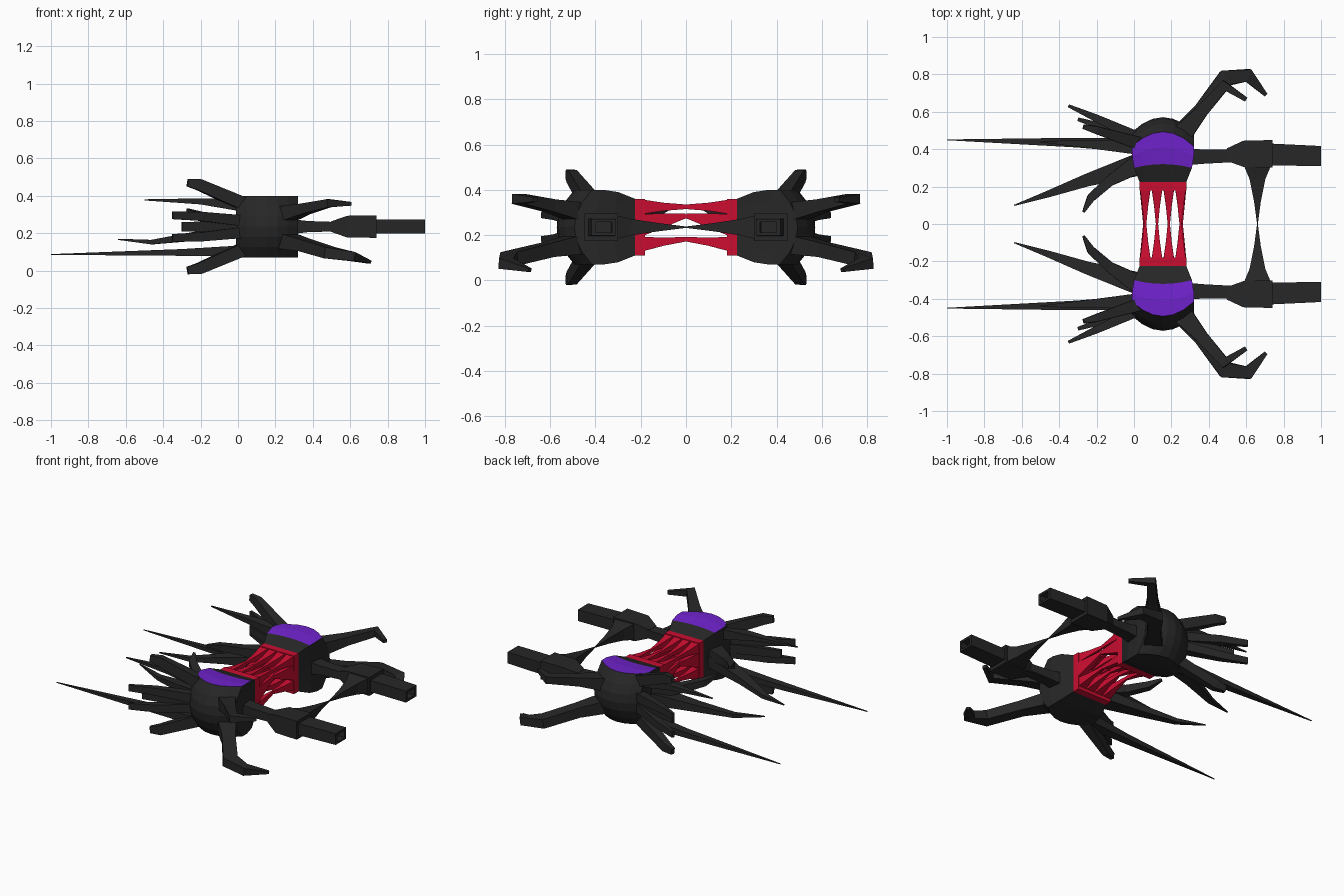
import bpy, bmesh
from mathutils import Vector


def material(name, col):
    m = bpy.data.materials.new(name)
    m.diffuse_color = (*col, 1)
    return m


BLACK = material("black_hull", (0.02, 0.02, 0.02))
RED = material("red_core", (0.6, 0.004, 0.03))
PURPLE = material("purple_band", (0.16, 0.016, 0.6))


def finish(name, bm, mats):
    """Turn a bmesh into an object mirrored to the other side of y = 0."""
    bmesh.ops.recalc_face_normals(bm, faces=bm.faces)
    me = bpy.data.meshes.new(name)
    bm.to_mesh(me)
    bm.free()
    for m in mats:
        me.materials.append(m)
    ob = bpy.data.objects.new(name, me)
    bpy.context.collection.objects.link(ob)
    mod = ob.modifiers.new("mirror", 'MIRROR')
    mod.use_axis = (False, True, False)
    mod.use_mirror_merge = False
    return ob


def limb(name, path, mat=BLACK, axis=None):
    """Four-sided loft; path rows are x, y, z, half width, half height."""
    bm = bmesh.new()
    pts = [Vector(p[:3]) for p in path]
    rings = []
    for i, p in enumerate(path):
        t = Vector(axis) if axis else (pts[min(i + 1, len(pts) - 1)] - pts[max(i - 1, 0)])
        t.normalize()
        side = t.cross(Vector((0, 0, 1))).normalized()
        up = side.cross(t)
        rings.append([bm.verts.new(pts[i] + side * a * p[3] + up * b * p[4])
                      for a, b in ((-1, -1), (1, -1), (1, 1), (-1, 1))])
    for r, s in zip(rings, rings[1:]):
        for k in range(4):
            bm.faces.new((r[k], r[(k + 1) % 4], s[(k + 1) % 4], s[k]))
    bm.faces.new(rings[0])
    bm.faces.new(rings[-1])
    return finish(name, bm, [mat])


# Pod: square section that swells outward and ends in a domed outer face
CX, CZ, N = 0.155, 0.235, 6
ROWS = [(0.225, 0.125, 0), (0.30, 0.155, 0.02), (0.365, 0.165, 0.045), (0.415, 0.165, 0.078)]


def pod():
    bm = bmesh.new()

    def vert(row, u, v):
        y, h, b = row
        return bm.verts.new((CX + h * u, y + b * (2 - u * u - v * v), CZ + h * v))

    s = [-1 + 2 * i / N for i in range(N + 1)]
    loop = ([(a, -1) for a in s[:-1]] + [(1, a) for a in s[:-1]] +
            [(-a, 1) for a in s[:-1]] + [(-1, -a) for a in s[:-1]])
    rings = [[vert(r, u, v) for u, v in loop] for r in ROWS]
    for j in range(len(rings) - 1):
        for k in range(4 * N):
            n = (k + 1) % (4 * N)
            f = bm.faces.new((rings[j][k], rings[j][n], rings[j + 1][n], rings[j + 1][k]))
            if j >= 1 and 2 * N <= k < 3 * N:      # purple band on top
                f.material_index = 1
    bm.faces.new(rings[0])
    grid = [[vert(ROWS[-1], u, v) for v in s] for u in s]
    for i in range(N):
        for j in range(N):
            bm.faces.new((grid[i][j], grid[i + 1][j], grid[i + 1][j + 1], grid[i][j + 1]))
    bmesh.ops.remove_doubles(bm, verts=bm.verts, dist=0.0005)
    finish("pod", bm, [BLACK, PURPLE])


pod()

# Red core: frame bars at each pod and tapered strands meeting in the middle
for i, z in enumerate((0.335, 0.135)):
    limb(f"core_bar_{i}", [(0.03, 0.205, z, 0.025, 0.025), (0.28, 0.205, z, 0.025, 0.025)], RED)
for i, x in enumerate((0.055, 0.255)):
    limb(f"core_post_{i}", [(x, 0.205, 0.235, 0.02, 0.09), (x + 0.001, 0.205, 0.235, 0.02, 0.09)], RED)
    limb(f"core_side_{i}", [(x - 0.025, 0.205, 0.235, 0.025, 0.125),
                            (x + 0.025, 0.205, 0.235, 0.025, 0.125)], RED)
limb("core_back", [(0.03, 0.22, 0.235, 0.01, 0.125), (0.28, 0.22, 0.235, 0.01, 0.125)], RED)
for i in range(4):
    x = 0.06 + i * 0.063
    for j, (z0, z1) in enumerate(((0.325, 0.325), (0.16, 0.182))):
        limb(f"core_strand_{i}_{j}", [(x, 0.2, z0, 0.03, 0.033), (x, 0.1, (z0 + z1) / 2, 0.016, 0.018),
                                      (x, 0, z1, 0.006, 0.01)], RED)
for i, x in enumerate((0.055, 0.255)):
    limb(f"core_middle_strand_{i}", [(x, 0.2, 0.245, 0.025, 0.05), (x, 0, 0.285, 0.006, 0.01)], RED)

# Cannon: arm, block, hollow barrel and the spike pointing at its twin
limb("cannon_arm", [(0.29, 0.36, CZ, 0.045, 0.04), (0.37, 0.36, CZ, 0.038, 0.03),
                    (0.52, 0.365, CZ, 0.035, 0.025)])
limb("cannon_block", [(0.50, 0.37, CZ, 0.035, 0.028), (0.585, 0.375, CZ, 0.07, 0.058),
                      (0.74, 0.375, CZ, 0.074, 0.06)])
limb("cannon_barrel", [(0.73, 0.372, CZ, 0.058, 0.038), (1.0, 0.363, CZ, 0.054, 0.037),
                       (1.0, 0.363, CZ, 0.036, 0.023), (0.8, 0.37, CZ, 0.036, 0.023)], axis=(1, 0, 0))
limb("cannon_inner_spike", [(0.66, 0.32, CZ, 0.076, 0.055), (0.66, 0.24, CZ, 0.042, 0.036),
                            (0.66, 0.12, CZ, 0.018, 0.018), (0.66, 0, CZ, 0.002, 0.003)])

# Hooked claws on the outer front corner
limb("lower_claw", [(0.23, 0.45, 0.165, 0.06, 0.045), (0.36, 0.61, 0.135, 0.04, 0.032),
                    (0.49, 0.78, 0.095, 0.045, 0.03), (0.61, 0.795, 0.075, 0.035, 0.024),
                    (0.705, 0.69, 0.045, 0.01, 0.008)])
limb("upper_claw", [(0.23, 0.45, 0.295, 0.06, 0.045), (0.36, 0.60, 0.33, 0.034, 0.028),
                    (0.485, 0.74, 0.36, 0.03, 0.022), (0.60, 0.665, 0.357, 0.012, 0.01)])

# Rear spikes
limb("long_spike", [(0.03, 0.42, 0.105, 0.04, 0.03), (-0.3, 0.435, 0.097, 0.026, 0.018),
                    (-1.0, 0.45, 0.086, 0.002, 0.002)])
limb("upper_spike", [(0.03, 0.41, 0.35, 0.04, 0.035), (-0.2, 0.425, 0.37, 0.025, 0.016),
                     (-0.5, 0.44, 0.378, 0.003, 0.003)])
limb("inner_spike", [(0.03, 0.32, 0.215, 0.06, 0.04), (-0.25, 0.235, 0.18, 0.034, 0.022),
                     (-0.46, 0.16, 0.152, 0.018, 0.012), (-0.64, 0.10, 0.167, 0.003, 0.003)])
limb("inner_claw", [(0.02, 0.32, 0.25, 0.05, 0.04), (-0.13, 0.23, 0.27, 0.028, 0.025),
                    (-0.23, 0.14, 0.30, 0.022, 0.02), (-0.27, 0.065, 0.325, 0.007, 0.007)])
for side, s in (("upper", 1), ("lower", -1)):
    limb(side + "_fin", [(0.03, 0.43, CZ + s * 0.12, 0.035, 0.035),
                         (-0.21, 0.505, CZ + s * 0.225, 0.02, 0.03),
                         (-0.27, 0.52, CZ + s * 0.235, 0.012, 0.02)])
    limb(side + "_outer_quill", [(0.03, 0.46, CZ + s * 0.03, 0.03, 0.03),
                                 (-0.2, 0.565, CZ + s * 0.055, 0.02, 0.024),
                                 (-0.35, 0.632, CZ + s * 0.06, 0.008, 0.02)])
limb("middle_quill", [(0.03, 0.46, CZ, 0.03, 0.03), (-0.3, 0.56, CZ, 0.01, 0.025)])
